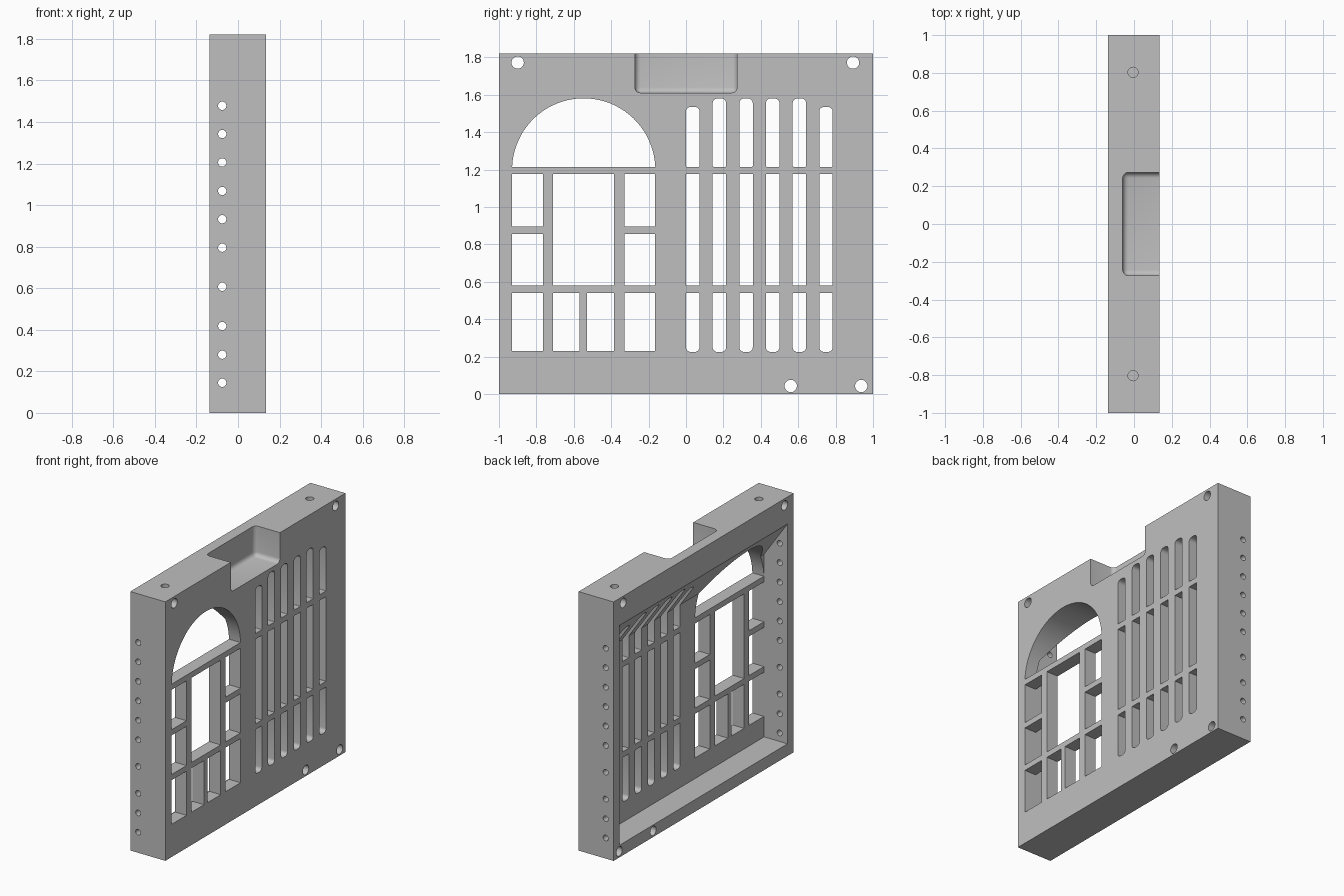
import bpy, bmesh, math
from mathutils import Matrix, Vector

if "Cube" in bpy.data.objects:
    bpy.data.objects.remove(bpy.data.objects["Cube"])

X0, X1, H = -0.137, 0.135, 1.82

grey = bpy.data.materials.new("light_grey")
grey.diffuse_color = (0.52, 0.52, 0.52, 1)
grey.use_nodes = True
grey.node_tree.nodes["Principled BSDF"].inputs["Base Color"].default_value = grey.diffuse_color


def prism(bm, pts, x0, x1):
    """Closed prism along x from a (y, z) outline."""
    a = [bm.verts.new((x0, y, z)) for y, z in pts]
    b = [bm.verts.new((x1, y, z)) for y, z in pts]
    bm.faces.new(a)
    bm.faces.new(b[::-1])
    n = len(pts)
    for i in range(n):
        j = (i + 1) % n
        bm.faces.new((a[j], a[i], b[i], b[j]))


def rect(y0, y1, z0, z1):
    return [(y0, z0), (y1, z0), (y1, z1), (y0, z1)]


def rounded(y0, y1, z0, z1, rb, rt, seg=5):
    """Rectangle with rounded bottom (rb) and top (rt) corners."""
    pts = []
    for cy, cz, r, start in ((y1 - rb, z0 + rb, rb, -90), (y1 - rt, z1 - rt, rt, 0),
                             (y0 + rt, z1 - rt, rt, 90), (y0 + rb, z0 + rb, rb, 180)):
        for i in range(seg + 1):
            t = math.radians(start + 90 * i / seg)
            pts.append((cy + r * math.cos(t), cz + r * math.sin(t)))
    return pts


def drill(bm, centre, axis, r, length):
    rot = Vector((0, 0, 1)).rotation_difference(Vector(axis)).to_matrix().to_4x4()
    bmesh.ops.create_cone(bm, cap_ends=True, segments=24, radius1=r, radius2=r,
                          depth=length, matrix=Matrix.Translation(centre) @ rot)


def finish(name, bm):
    bmesh.ops.recalc_face_normals(bm, faces=bm.faces)
    me = bpy.data.meshes.new(name)
    bm.to_mesh(me)
    bm.free()
    me.materials.append(grey)
    ob = bpy.data.objects.new(name, me)
    bpy.context.collection.objects.link(ob)
    return ob


# Solid block
bm = bmesh.new()
prism(bm, rect(-1, 1, 0, H), X0, X1)
panel = finish("window_panel", bm)
cutters = []

# Rear pocket with a sloping ceiling
bm = bmesh.new()
prism(bm, rect(-0.932, 0.932, 0.085, 1.63), X0, 0.045)
for v in bm.verts:
    if v.co.z > 1:
        v.co.z = 1.63 if v.co.x < 0 else 1.37
    if v.co.x < 0:
        v.co.x -= 0.05
        if v.co.z > 1:
            v.co.z += 0.05 * 0.26 / 0.182
cutters.append(finish("pocket_cutter", bm))

# Arched window, square panes and slatted openings
bm = bmesh.new()
XB, XF = -0.12, 0.2
cy, cz, r = -0.547, 1.198, 0.383
a0 = math.asin((1.215 - cz) / r)
prism(bm, [(cy + r * math.cos(a0 + (math.pi - 2 * a0) * i / 40),
            cz + r * math.sin(a0 + (math.pi - 2 * a0) * i / 40)) for i in range(41)], XB, XF)
for y0, y1 in ((-0.93, -0.765), (-0.33, -0.165)):
    for z0, z1 in ((0.23, 0.54), (0.58, 0.855), (0.895, 1.175)):
        prism(bm, rect(y0, y1, z0, z1), XB, XF)
prism(bm, rect(-0.71, -0.385, 0.58, 1.175), XB, XF)
for y0, y1 in ((-0.71, -0.57), (-0.53, -0.385)):
    prism(bm, rect(y0, y1, 0.23, 0.54), XB, XF)
for i in range(6):
    y = 0.036 + i * 0.1425
    outer = i in (0, 5)
    w = 0.036
    prism(bm, rounded(y - w, y + w, 0.225, 0.54, 0.025, 0.004), XB, XF)
    prism(bm, rect(y - w, y + w, 0.58, 1.175), XB, XF)
    prism(bm, rounded(y - w, y + w, 1.215, 1.535 if outer else 1.58, 0.004, 0.025), XB, XF)
cutters.append(finish("window_cutter", bm))

# Notch in the top edge, with rounded inner edges
bm = bmesh.new()
prism(bm, rect(-0.273, 0.273, 1.61, 2.0), -0.06, 0.3)
bmesh.ops.bevel(bm, geom=bm.edges[:], offset=0.03, segments=5, profile=0.5, affect='EDGES')
cutters.append(finish("notch_cutter", bm))

# Mounting holes, side holes and blind top holes
bm = bmesh.new()
for y, z in ((-0.9, 1.772), (0.893, 1.772), (0.56, 0.043), (0.937, 0.043)):
    drill(bm, (0, y, z), (1, 0, 0), 0.033, 0.6)
for z in (0.145, 0.28, 0.418, 0.607, 0.795, 0.932, 1.068, 1.205, 1.342, 1.478):
    for y in (-1, 1):
        drill(bm, (-0.076, y, z), (0, 1, 0), 0.02, 0.3)
for y in (-0.803, 0.803):
    drill(bm, (-0.005, y, H), (0, 0, 1), 0.027, 0.24)
cutters.append(finish("hole_cutter", bm))

# Apply the cuts
bpy.context.view_layer.objects.active = panel
panel.select_set(True)
for c in cutters:
    m = panel.modifiers.new(c.name, 'BOOLEAN')
    m.operation, m.solver, m.object = 'DIFFERENCE', 'EXACT', c
    bpy.ops.object.modifier_apply(modifier=m.name)
for c in cutters:
    bpy.data.objects.remove(c)
bpy.ops.object.shade_smooth_by_angle(angle=math.radians(30))
